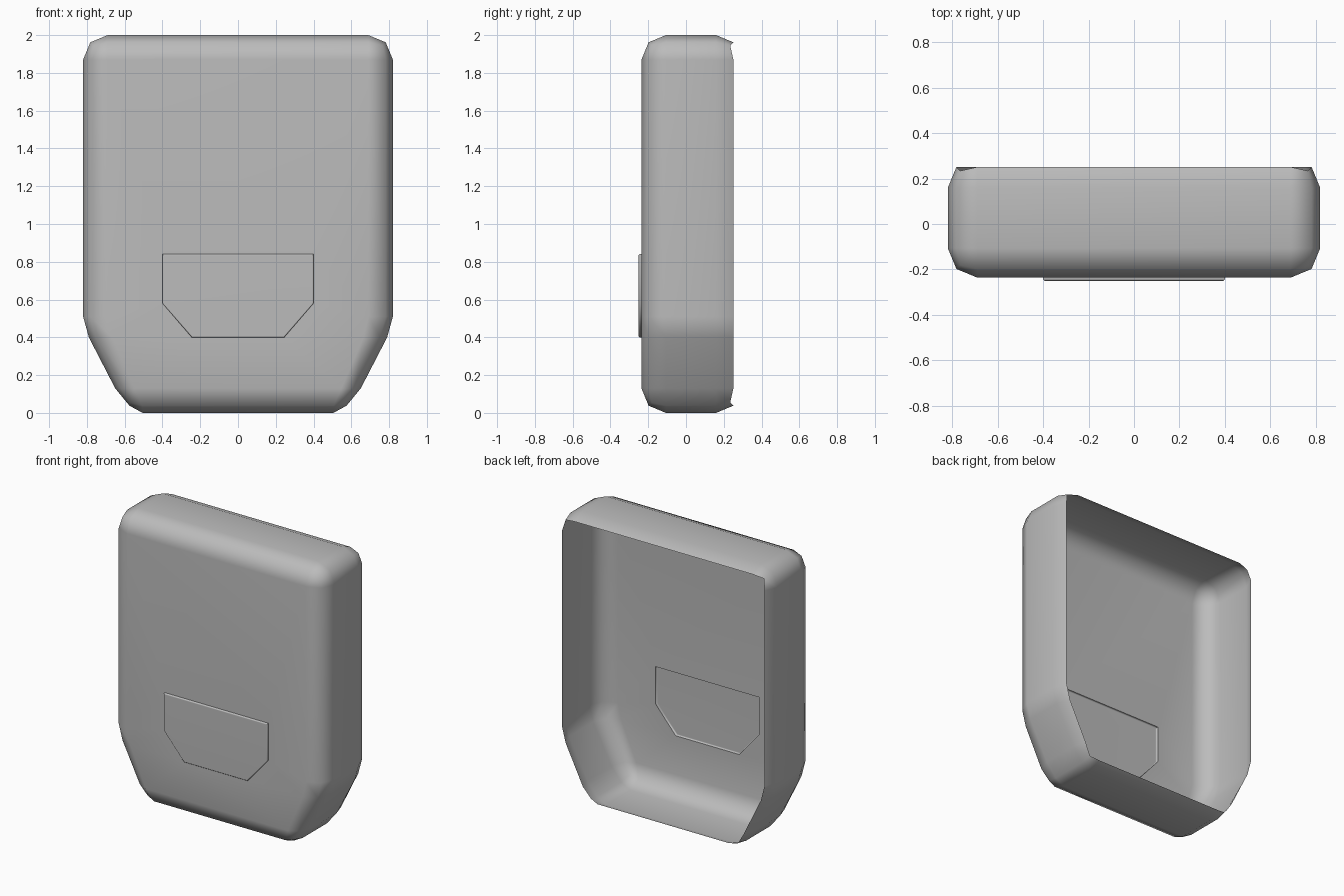
import bpy, bmesh
from mathutils import Vector

old = bpy.data.objects.get("Cube")
if old:
    bpy.data.objects.remove(old)

FRONT, BACK, HALF_W, ROUND = -0.236, 0.289, 0.82, 0.13

grey = bpy.data.materials.new("plain_grey")
grey.use_nodes = True
colour = (0.5, 0.5, 0.5, 1)
grey.diffuse_color = colour
grey.node_tree.nodes["Principled BSDF"].inputs["Base Color"].default_value = colour

# Rounded box
bm = bmesh.new()
bmesh.ops.create_cube(bm, size=1)
for v in bm.verts:
    v.co = Vector((v.co.x * 2 * HALF_W,
                   (FRONT + BACK) / 2 + v.co.y * (BACK - FRONT),
                   v.co.z * 2 + 1))
bmesh.ops.bevel(bm, geom=bm.edges[:], offset=ROUND, segments=2,
                profile=0.5, affect='EDGES')

# Open the back halfway round its bevel
bmesh.ops.delete(bm, geom=[f for f in bm.faces if max(v.co.y for v in f.verts) > 0.26],
                 context='FACES')

# Taper the lower end towards the bottom
for z in (0.51, 0.40):
    bmesh.ops.bisect_plane(bm, geom=bm.verts[:] + bm.edges[:] + bm.faces[:],
                           plane_co=(0, 0, z), plane_no=(0, 0, 1))
for v in bm.verts:
    if v.co.z < 0.45:
        v.co.x *= max(0.732, 0.963 - 0.63 * (0.40 - v.co.z))

# Replace the front wall with one that has a panel-shaped opening
wall = [f for f in bm.faces if all(abs(v.co.y - FRONT) < 1e-4 for v in f.verts)]
bmesh.ops.delete(bm, geom=wall, context='FACES')
rim = [e for e in bm.edges if e.is_boundary
       and all(abs(v.co.y - FRONT) < 1e-4 for v in e.verts)]

side = [(0.40, 0.84), (0.40, 0.58), (0.245, 0.40)]
outline = side + [(-x, z) for x, z in reversed(side)]


def ring(y, inset):
    """Panel outline at depth y, drawn in towards its middle."""
    return [bm.verts.new((x * (1 - inset / 0.4), y, 0.62 + (z - 0.62) * (1 - inset / 0.22)))
            for x, z in outline]


# Raised panel pressed out of the front wall, with a softened edge
rings = [ring(FRONT, 0), ring(-0.245, 0), ring(-0.251, 0.006)]
count = len(outline)
opening = [bm.edges.new((rings[0][i], rings[0][(i + 1) % count])) for i in range(count)]
bmesh.ops.triangle_fill(bm, edges=rim + opening, normal=(0, -1, 0), use_beauty=True)
for a, b in zip(rings, rings[1:]):
    for i in range(count):
        j = (i + 1) % count
        bm.faces.new((a[i], a[j], b[j], b[i]))
bm.faces.new(rings[-1])
bmesh.ops.recalc_face_normals(bm, faces=bm.faces[:])
cap = min(bm.faces, key=lambda f: f.calc_center_median().y)
if cap.normal.y > 0:
    bmesh.ops.reverse_faces(bm, faces=bm.faces[:])

mesh = bpy.data.meshes.new("open_back_shell")
bm.to_mesh(mesh)
bm.free()
mesh.materials.append(grey)
shell = bpy.data.objects.new("open_back_shell", mesh)
bpy.context.collection.objects.link(shell)

# Smooth rounding, flat walls, crisp panel edge
bpy.ops.object.select_all(action='DESELECT')
shell.select_set(True)
bpy.context.view_layer.objects.active = shell
bpy.ops.object.shade_smooth_by_angle(angle=0.9)
weighted = shell.modifiers.new("flat_walls", 'WEIGHTED_NORMAL')
weighted.keep_sharp = True
